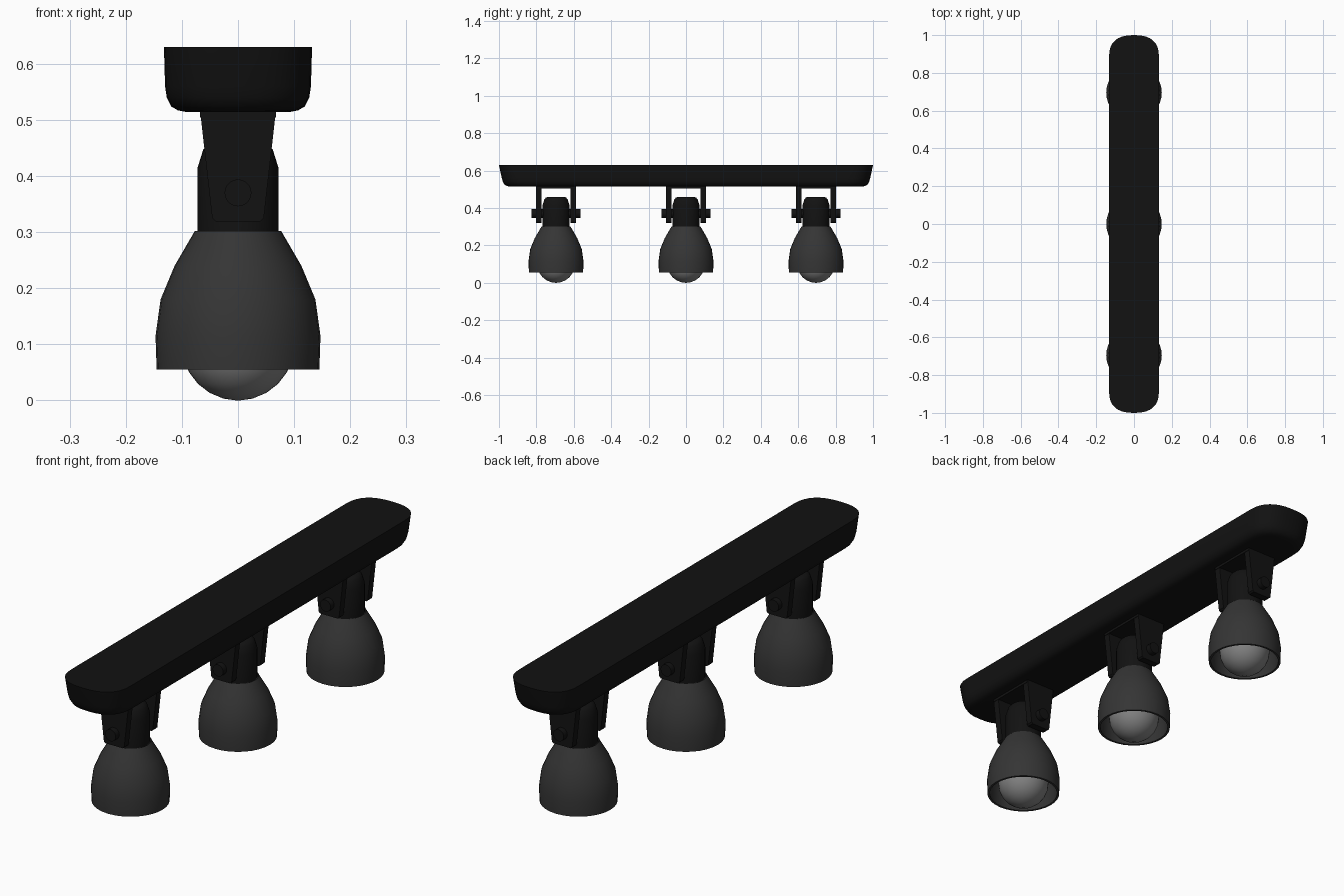
import bpy, bmesh, math

if "Cube" in bpy.data.objects:
    bpy.data.objects.remove(bpy.data.objects["Cube"])


def material(name, v):
    m = bpy.data.materials.new(name)
    m.diffuse_color = (v, v, v, 1)
    m.use_nodes = True
    m.node_tree.nodes["Principled BSDF"].inputs["Base Color"].default_value = m.diffuse_color
    return m


BLACK = material("black_metal", 0.006)
DARK = material("dark_shade", 0.035)
GLASS = material("bulb_glass", 0.22)


def finish(bm, name, mat, y=0.0, smooth=True, angle=35):
    bmesh.ops.recalc_face_normals(bm, faces=bm.faces)
    me = bpy.data.meshes.new(name)
    bm.to_mesh(me)
    bm.free()
    ob = bpy.data.objects.new(name, me)
    bpy.context.collection.objects.link(ob)
    ob.location.y = y
    me.materials.append(mat)
    if smooth:
        bpy.ops.object.select_all(action='DESELECT')
        ob.select_set(True)
        bpy.context.view_layer.objects.active = ob
        bpy.ops.object.shade_smooth_by_angle(angle=math.radians(angle))
    return ob


def loft(bm, rings, cap_ends=True):
    loops = [[bm.verts.new(p) for p in r] for r in rings]
    n = len(loops[0])
    for a, b in zip(loops, loops[1:]):
        for i in range(n):
            j = (i + 1) % n
            bm.faces.new((a[i], a[j], b[j], b[i]))
    if cap_ends:
        bm.faces.new(loops[0])
        bm.faces.new(loops[-1])


def lathe(name, profile, mat, y, cap_ends=True, n=32):
    bm = bmesh.new()
    loft(bm, [[(r * math.cos(2 * math.pi * i / n), r * math.sin(2 * math.pi * i / n), z)
               for i in range(n)] for r, z in profile], cap_ends)
    return finish(bm, name, mat, y)


def bar_ring(w, l, z, depth=0.115, e=2 / 2.5, steps=8):
    # rounded-end strip outline
    quarter = []
    for k in range(steps + 1):
        t = math.pi / 2 * k / steps
        quarter.append((w * math.cos(t) ** e if k < steps else 0.0,
                        l - depth + depth * math.sin(t) ** e))
    half = quarter + [(-x, y) for x, y in reversed(quarter[:-1])]
    return [(x, y, z) for x, y in half + [(-x, -y) for x, y in half]]


# ceiling bar
bm = bmesh.new()
loft(bm, [bar_ring(*s) for s in (
    (0.132, 1.0, 0.63), (0.130, 0.985, 0.56), (0.127, 0.979, 0.54),
    (0.119, 0.970, 0.524), (0.107, 0.956, 0.517), (0.092, 0.94, 0.514))])
finish(bm, "ceiling_bar", BLACK)

for k, y in enumerate((-0.695, 0.0, 0.695)):
    # U-shaped bracket: top plate and two tapered arms
    bm = bmesh.new()
    outline = [(-0.068, 0.52), (0.068, 0.52), (0.046, 0.325), (0.04, 0.319),
               (-0.04, 0.319), (-0.046, 0.325)]
    for s in (-1, 1):
        loft(bm, [[(px, s * d, pz) for px, pz in outline] for d in (0.078, 0.107)])
    loft(bm, [[(sx * 0.068, sy * 0.105, z) for sx, sy in ((-1, -1), (1, -1), (1, 1), (-1, 1))]
              for z in (0.504, 0.518)])
    finish(bm, f"bracket_{k}", BLACK, y, smooth=False)

    # pivot pin with knob ends
    bm = bmesh.new()
    loft(bm, [[(0.024 * math.cos(math.pi * i / 10), d, 0.37 + 0.024 * math.sin(math.pi * i / 10))
               for i in range(20)] for d in (-0.13, 0.13)])
    finish(bm, f"pivot_pin_{k}", BLACK, y)

    # lamp socket
    lathe(f"socket_{k}", [(0.072, 0.298), (0.072, 0.415), (0.062, 0.447),
                          (0.054, 0.456), (0.042, 0.46)], BLACK, y)

    # hollow bell shade
    outer = [(0.077, 0.302), (0.113, 0.24), (0.138, 0.18), (0.147, 0.115), (0.145, 0.055)]
    inner = [(r - 0.009, z) for r, z in reversed(outer)]
    lathe(f"shade_{k}", outer + inner, DARK, y, cap_ends=False)

    # bulb: sphere running into a neck
    R = 0.101
    arc = [(R * math.sin(math.radians(a)), R - R * math.cos(math.radians(a)))
           for a in (2, 15, 30, 45, 60, 75, 90, 105, 120, 135)]
    lathe(f"bulb_{k}", arc + [(0.05, 0.21), (0.042, 0.25), (0.04, 0.30)], GLASS, y)
